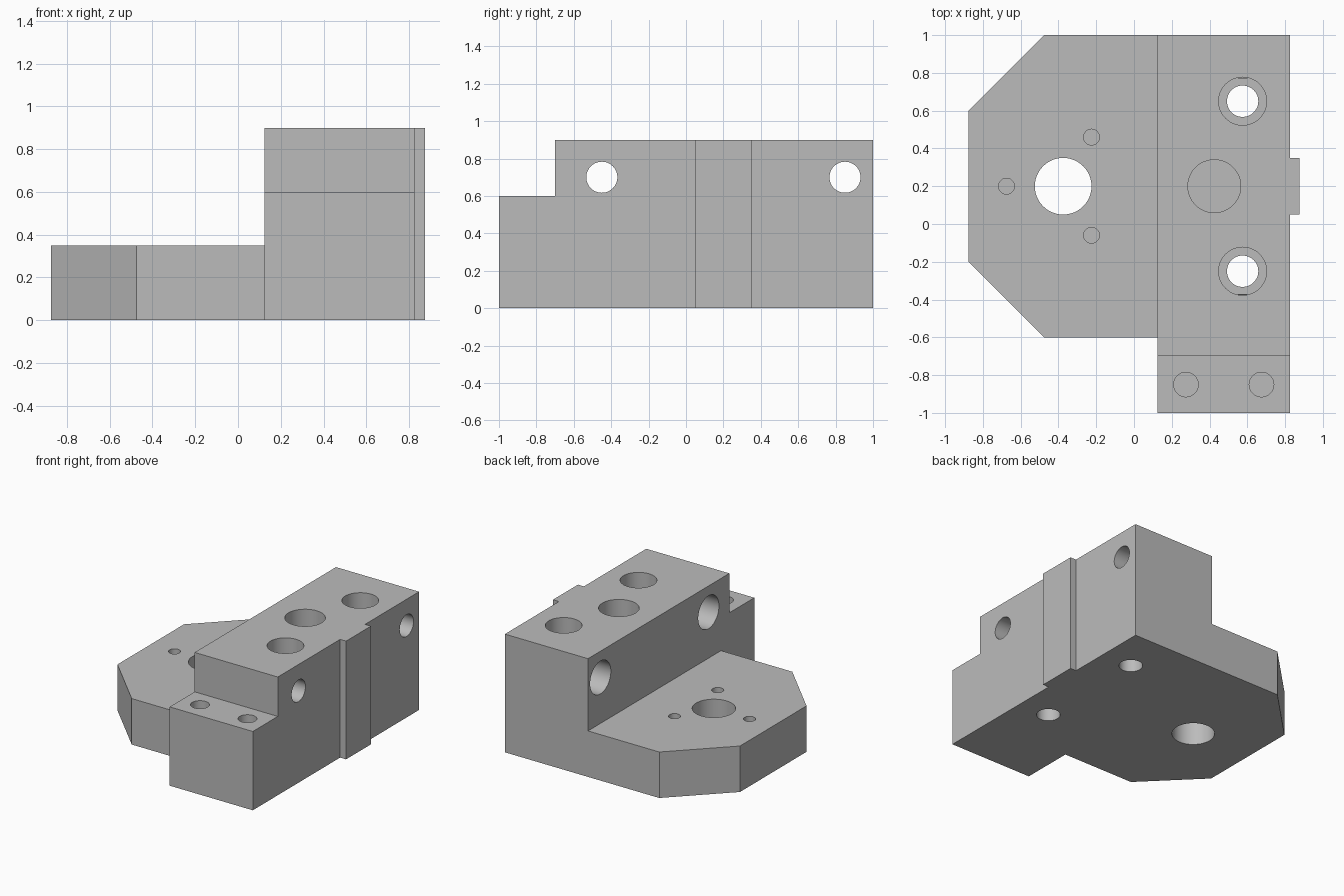
import bpy
import bmesh
import math
from mathutils import Matrix, Vector

default = bpy.data.objects.get("Cube")
if default:
    bpy.data.objects.remove(default, do_unlink=True)

steel = bpy.data.materials.new("plain_grey")
steel.use_nodes = True
GREY = (0.5, 0.5, 0.5, 1)
steel.diffuse_color = GREY
steel.node_tree.nodes["Principled BSDF"].inputs["Base Color"].default_value = GREY


def make_object(name, bm):
    bmesh.ops.recalc_face_normals(bm, faces=bm.faces)
    mesh = bpy.data.meshes.new(name)
    bm.to_mesh(mesh)
    bm.free()
    mesh.materials.append(steel)
    obj = bpy.data.objects.new(name, mesh)
    bpy.context.collection.objects.link(obj)
    return obj


def extrude_outline(name, points, height):
    bm = bmesh.new()
    face = bm.faces.new([bm.verts.new((x, y, 0)) for x, y in points])
    result = bmesh.ops.extrude_face_region(bm, geom=[face])
    top = [v for v in result["geom"] if isinstance(v, bmesh.types.BMVert)]
    bmesh.ops.translate(bm, verts=top, vec=(0, 0, height))
    return make_object(name, bm)


def cut(body, bm):
    cutter = make_object("cutter", bm)
    cutter.hide_render = True
    mod = body.modifiers.new("cut", 'BOOLEAN')
    mod.operation = 'DIFFERENCE'
    mod.solver = 'EXACT'
    mod.object = cutter
    bpy.context.view_layer.objects.active = body
    bpy.ops.object.modifier_apply(modifier=mod.name)
    bpy.data.objects.remove(cutter, do_unlink=True)


def cut_box(body, low, high):
    low, high = Vector(low), Vector(high)
    bm = bmesh.new()
    bmesh.ops.create_cube(bm, size=1, matrix=Matrix.Translation((low + high) / 2)
                          @ Matrix.Diagonal((*(high - low), 1)))
    cut(body, bm)


def drill(body, start, end, radius):
    start, end = Vector(start), Vector(end)
    axis = end - start
    bm = bmesh.new()
    bmesh.ops.create_cone(bm, cap_ends=True, segments=48, radius1=radius, radius2=radius,
                          depth=axis.length, matrix=Matrix.Translation((start + end) / 2)
                          @ axis.to_track_quat('Z', 'Y').to_matrix().to_4x4())
    cut(body, bm)


# Overall plan outline, with chamfered flange corners and the side rib
body = extrude_outline("bracket_block", [
    (-0.875, -0.2), (-0.475, -0.6), (0.125, -0.6), (0.125, -1), (0.825, -1),
    (0.825, 0.05), (0.875, 0.05), (0.875, 0.35), (0.825, 0.35),
    (0.825, 1), (-0.475, 1), (-0.875, 0.6)], 0.9)

# Lower the flange and the front step
cut_box(body, (-2, -2, 0.35), (0.125, 2, 2))
cut_box(body, (-2, -2, 0.6), (2, -0.7, 2))

# Flange bore with three blind holes around it
drill(body, (-0.375, 0.2, -1), (-0.375, 0.2, 1), 0.15)
for angle in (60, 180, 300):
    a = math.radians(angle)
    x, y = -0.375 + 0.3 * math.cos(a), 0.2 + 0.3 * math.sin(a)
    drill(body, (x, y, 0.15), (x, y, 1), 0.042)

# Counterbored vertical bolt holes
for y in (-0.25, 0.65):
    drill(body, (0.575, y, -1), (0.575, y, 2), 0.083)
    drill(body, (0.575, y, 0.73), (0.575, y, 2), 0.127)

# Counterbored cross bolt holes
for y in (-0.45, 0.85):
    drill(body, (-1, y, 0.7), (2, y, 0.7), 0.083)
    drill(body, (-1, y, 0.7), (0.295, y, 0.7), 0.125)

# Blind pocket in the top and two blind holes in the step
drill(body, (0.425, 0.2, 0.45), (0.425, 0.2, 2), 0.14)
for x in (0.275, 0.675):
    drill(body, (x, -0.85, 0.3), (x, -0.85, 2), 0.065)

# Smooth bore walls, sharp block edges
for obj in bpy.context.selected_objects:
    obj.select_set(False)
body.select_set(True)
bpy.context.view_layer.objects.active = body
bpy.ops.object.shade_smooth_by_angle(angle=math.radians(30))
